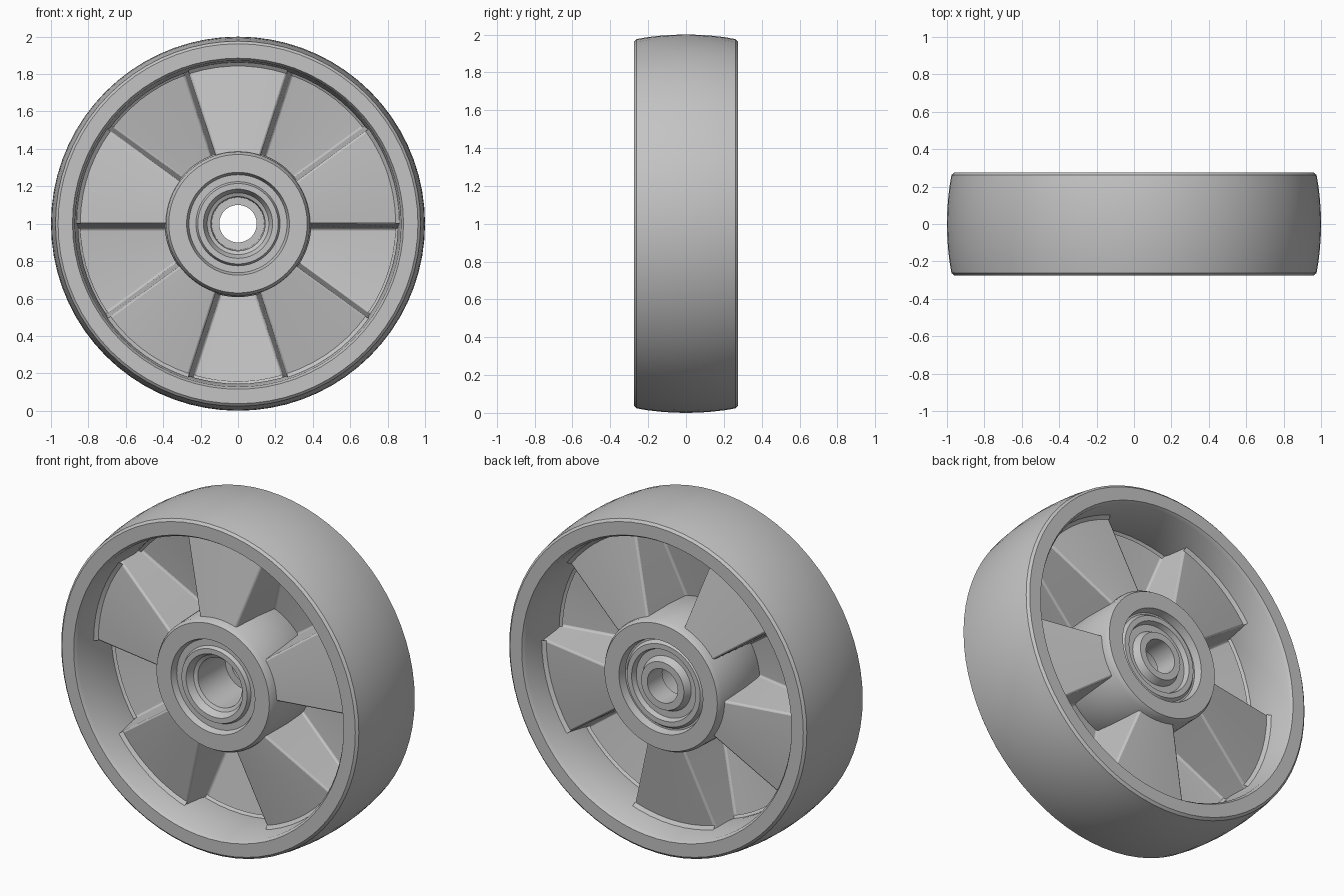
import bpy, bmesh, math

if "Cube" in bpy.data.objects:
    bpy.data.objects.remove(bpy.data.objects["Cube"])

mat = bpy.data.materials.new("light grey")
mat.diffuse_color = (0.55, 0.55, 0.55, 1)
mat.use_nodes = True
mat.node_tree.nodes["Principled BSDF"].inputs["Base Color"].default_value = mat.diffuse_color
TAU = 2 * math.pi


def finish(name, bm, angle=30):
    me = bpy.data.meshes.new(name)
    bm.to_mesh(me)
    bm.free()
    me.materials.append(mat)
    ob = bpy.data.objects.new(name, me)
    bpy.context.collection.objects.link(ob)
    ob.location.z = 1
    bpy.ops.object.select_all(action='DESELECT')
    ob.select_set(True)
    bpy.context.view_layer.objects.active = ob
    bpy.ops.object.shade_smooth_by_angle(angle=math.radians(angle))
    return ob


def lathe(name, profile, n=72):
    """Spin a closed (radius, y) profile around the y axis."""
    bm = bmesh.new()
    rings = [[bm.verts.new((r * math.cos(TAU * i / n), y, r * math.sin(TAU * i / n)))
              for i in range(n)] for r, y in profile]
    for a, b in zip(rings, rings[1:] + rings[:1]):
        for i in range(n):
            j = (i + 1) % n
            bm.faces.new((a[i], a[j], b[j], b[i]))
    bmesh.ops.recalc_face_normals(bm, faces=bm.faces)
    return finish(name, bm)


# Rim with crowned tread, drafted inner wall
half = [(0.872, 0.255), (0.885, 0.275), (0.962, 0.275), (0.976, 0.262)]
crown = [(1 - 0.023 * (y / 0.262) ** 2, y) for y in (0.2, 0.13, 0.065)]
side = [(0.855, 0.0)] + half + crown
lathe("rim", side + [(1.0, 0.0)] + [(r, -y) for r, y in reversed(side[1:])])

# Hub: open bearing seat at the front, bearing ring with small bore at the back
lathe("hub", [
    (0.392, 0), (0.385, -0.21), (0.37, -0.235), (0.275, -0.235), (0.262, -0.2),
    (0.225, -0.2), (0.215, -0.222), (0.185, -0.222), (0.165, -0.18), (0.145, -0.17),
    (0.14, 0.08), (0.1, 0.08),
    (0.1, 0.22), (0.14, 0.22), (0.16, 0.18), (0.2, 0.18), (0.21, 0.21),
    (0.24, 0.21), (0.255, 0.19), (0.265, 0.19), (0.275, 0.235), (0.37, 0.235),
    (0.385, 0.21)])


# Corrugated web: ten sectors alternately stepped to the front and the back
def web(name, direction, raised_parity):
    bm = bmesh.new()
    step, sub, wall, thick = TAU / 10, 6, 0.025, 0.05
    rings = []
    for r in (0.37, 0.62, 0.875):
        depth = 0.19 - 0.09 * (r - 0.38) / 0.49
        ring = []
        for k in range(10):
            up = k % 2 == raised_parity
            inset = 0 if up else wall / r
            y = direction * (depth if up else -(depth - thick))
            for i in range(sub + 1):
                t = k * step + inset + (step - 2 * inset) * i / sub
                ring.append(bm.verts.new((r * math.cos(t), y, r * math.sin(t))))
        rings.append(ring)
    n = len(rings[0])
    for a, b in zip(rings, rings[1:]):
        for i in range(n):
            j = (i + 1) % n
            quad = (a[i], a[j], b[j], b[i])
            bm.faces.new(quad if direction > 0 else quad[::-1])
    bm.normal_update()
    # outward facing on the chosen side
    if sum(f.normal.y for f in bm.faces) * direction < 0:
        bmesh.ops.reverse_faces(bm, faces=bm.faces)
    ob = finish(name, bm)
    bev = ob.modifiers.new("rounding", 'BEVEL')
    bev.width = 0.01
    bev.segments = 2
    bev.limit_method = 'ANGLE'
    bev.angle_limit = math.radians(40)
    return ob


web("web_front", -1, 0)
web("web_back", 1, 1)


# Small fillet rings where the web meets the rim and hub
def fillet(name, direction, parity):
    for k in range(10):
        y = direction * (0.10 if k % 2 == parity else -0.05)
        bm = bmesh.new()
        pad = 0 if k % 2 == parity else 0.03
        a0, a1 = k * TAU / 10 + pad, (k + 1) * TAU / 10 - pad
        lo, hi = [], []
        for i in range(8):
            t = a0 + (a1 - a0) * i / 7
            c, s = math.cos(t), math.sin(t)
            lo.append(bm.verts.new((0.842 * c, y + direction * 0.004, 0.842 * s)))
            hi.append(bm.verts.new((0.866 * c, y + direction * 0.022, 0.866 * s)))
        for i in range(7):
            q = (lo[i], lo[i + 1], hi[i + 1], hi[i])
            bm.faces.new(q)
        bm.normal_update()
        if sum(f.normal.y for f in bm.faces) * direction < 0:
            bmesh.ops.reverse_faces(bm, faces=bm.faces)
        finish(f"{name}_{k}", bm)


fillet("rim_fillet_front", -1, 0)
fillet("rim_fillet_back", 1, 1)
